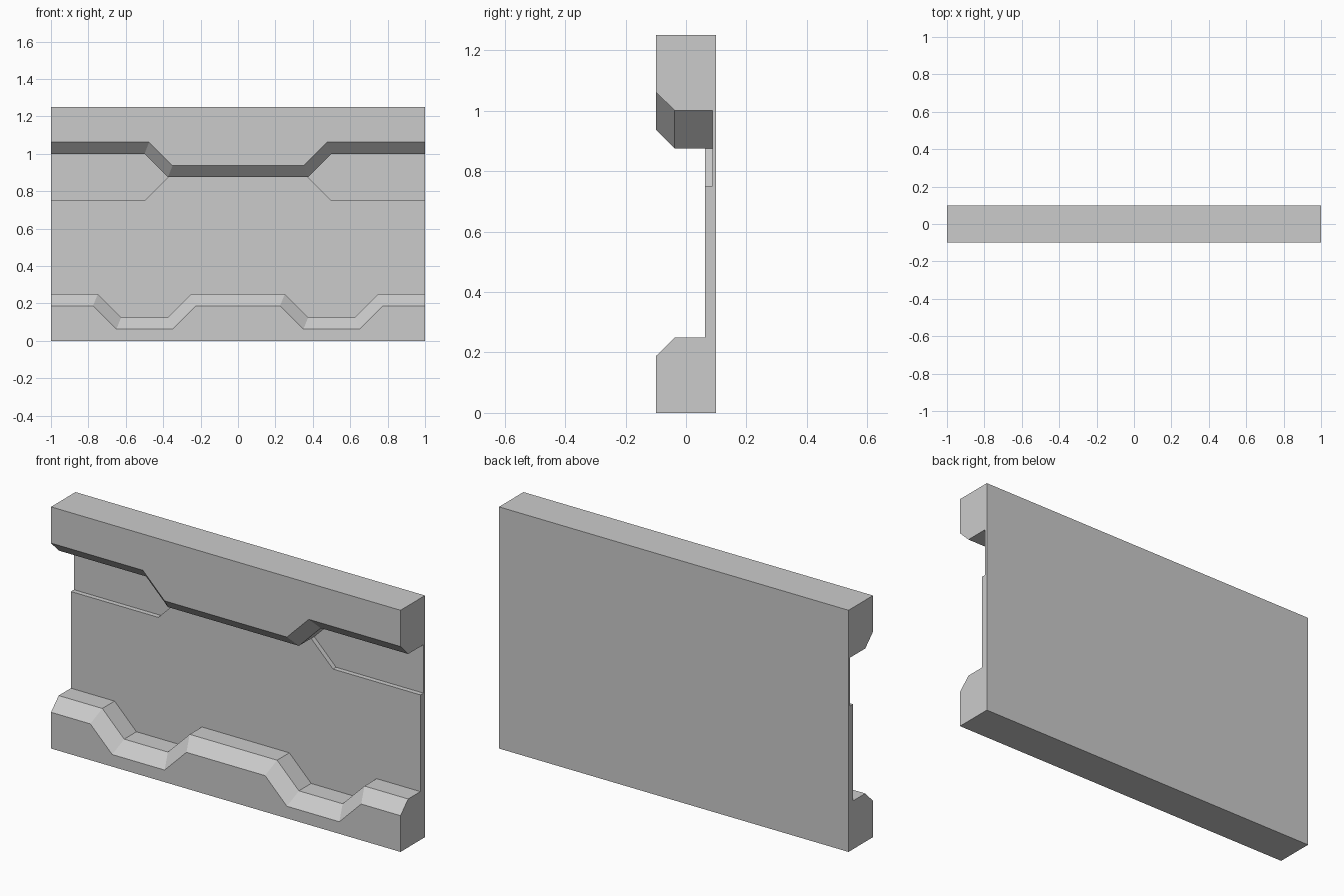
import bpy, bmesh

if "Cube" in bpy.data.objects:
    bpy.data.objects.remove(bpy.data.objects["Cube"])

def path(y, points):
    """Mirror a left-half (x, z) path into a full left-to-right row at depth y."""
    return [(x, y, z) for x, z in points] + [(-x, y, z) for x, z in reversed(points)]

FRONT, LIP, FACE, DEEP, BACK = -0.1, -0.0375, 0.0625, 0.0875, 0.1

# Stepped outlines, left half only
low_front = [(-1, .1875), (-.775, .1875), (-.65, .0625), (-.35, .0625), (-.225, .1875)]
low_inner = [(-1, .25), (-.75, .25), (-.625, .125), (-.375, .125), (-.25, .25)]
recess = [(-1, .75), (-.5, .75), (-.375, .875)]
up_inner = [(-1, 1), (-.5, 1), (-.375, .875)]
up_front = [(-1, 1.0625), (-.475, 1.0625), (-.35, .9375)]

rows = [
    path(FRONT, [(-1, 0)]),
    # lower trim
    path(FRONT, low_front), path(LIP, low_inner), path(FACE, low_inner),
    # recessed corner panels
    path(FACE, recess), path(DEEP, recess), path(DEEP, up_inner),
    # upper trim
    path(LIP, up_inner), path(FRONT, up_front),
    # top and back
    path(FRONT, [(-1, 1.25)]), path(BACK, [(-1, 1.25)]), path(BACK, [(-1, 0)]),
]

bm = bmesh.new()
v = [[bm.verts.new(p) for p in row] for row in rows]
for i in range(len(v)):
    a, b = v[i], v[(i + 1) % len(v)]
    if len(a) != len(b):
        bm.faces.new(a + b[::-1])          # flat area between different outlines
        continue
    for k in range(len(a) - 1):
        if k == 2 and i in (4, 5):         # no recess in the middle
            continue
        lower = v[4] if (k == 2 and i == 6) else a
        bm.faces.new((lower[k], lower[k + 1], b[k + 1], b[k]))

# End caps
bm.faces.new([r[0] for r in v])
bm.faces.new([r[-1] for r in reversed(v)])
bmesh.ops.remove_doubles(bm, verts=bm.verts, dist=1e-5)

mesh = bpy.data.meshes.new("wall_panel")
bm.to_mesh(mesh)
bm.free()
bpy.context.collection.objects.link(bpy.data.objects.new("wall_panel", mesh))
